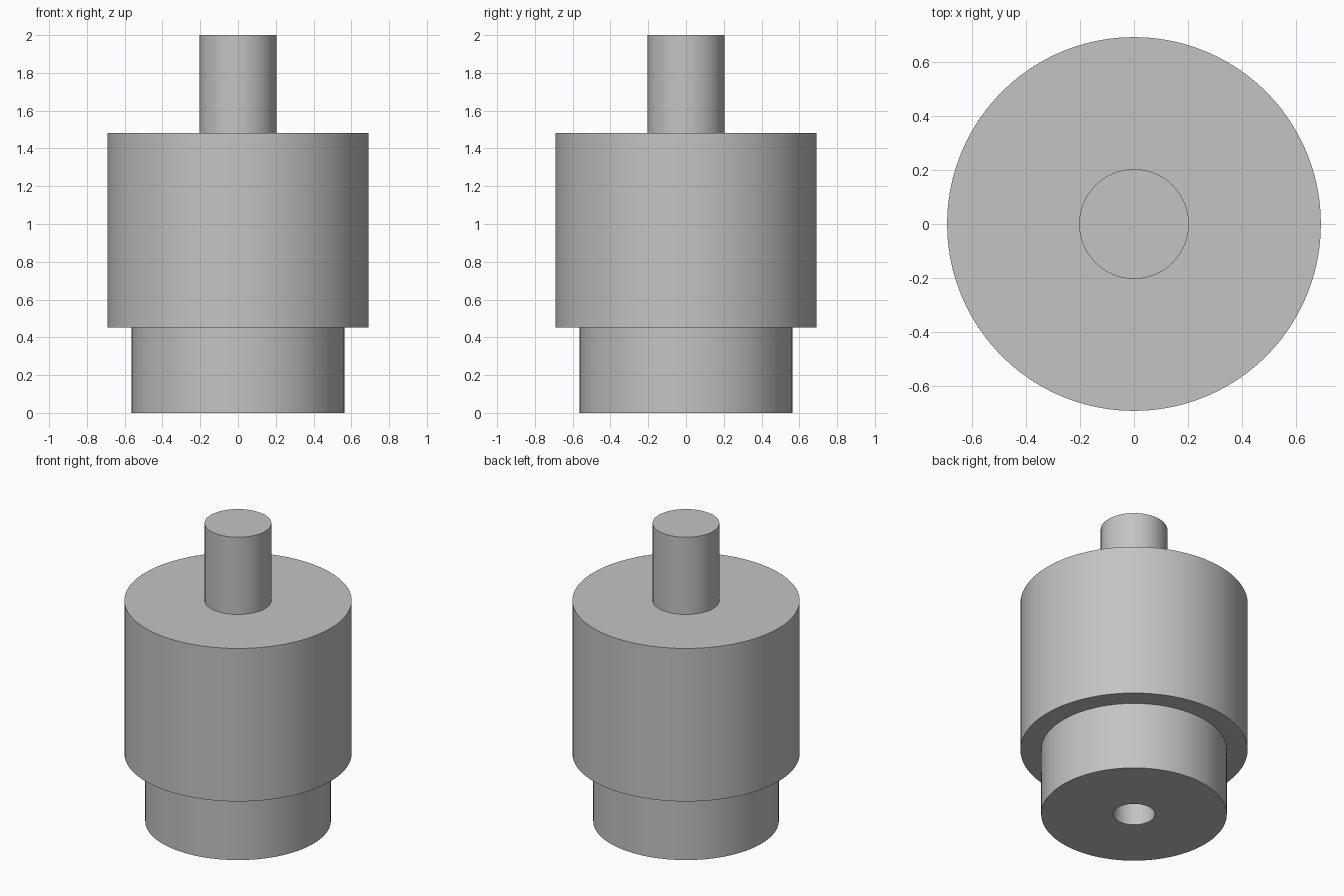
import bpy
import bmesh
import math

if "Cube" in bpy.data.objects:
    bpy.data.objects.remove(bpy.data.objects["Cube"])

SEGMENTS = 96

# Half-section as (radius, height), from the blind bore to the shaft tip
BORE_R, BASE_R, BODY_R, SHAFT_R = 0.127, 0.565, 0.692, 0.203
BORE_TOP, BASE_TOP, BODY_TOP, TIP = 0.45, 0.453, 1.481, 2.0
profile = [
    (BORE_R, BORE_TOP), (BORE_R, 0.0),          # bore
    (BASE_R, 0.0), (BASE_R, BASE_TOP),          # base collar
    (BODY_R, BASE_TOP), (BODY_R, BODY_TOP),     # main body
    (SHAFT_R, BODY_TOP), (SHAFT_R, TIP),        # shaft
]


def revolve(name, points, material):
    """Turn a half-section about z and close both ends with flat caps."""
    bm = bmesh.new()
    rings = []
    for r, z in points:
        rings.append([bm.verts.new((r * math.cos(a), r * math.sin(a), z))
                      for a in (2 * math.pi * i / SEGMENTS for i in range(SEGMENTS))])
    for low, high in zip(rings, rings[1:]):
        for i in range(SEGMENTS):
            j = (i + 1) % SEGMENTS
            bm.faces.new((low[i], low[j], high[j], high[i]))
    bm.faces.new(rings[0])
    bm.faces.new(rings[-1])
    bmesh.ops.recalc_face_normals(bm, faces=bm.faces)
    mesh = bpy.data.meshes.new(name)
    bm.to_mesh(mesh)
    bm.free()
    mesh.materials.append(material)
    obj = bpy.data.objects.new(name, mesh)
    bpy.context.collection.objects.link(obj)
    return obj


grey = bpy.data.materials.new("plain grey")
grey.diffuse_color = (0.55, 0.55, 0.55, 1.0)
grey.use_nodes = True
grey.node_tree.nodes["Principled BSDF"].inputs["Base Color"].default_value = grey.diffuse_color

# Stepped turned part: collar, body and shaft in one solid
part = revolve("stepped_shaft_body", profile, grey)
bpy.context.view_layer.objects.active = part
part.select_set(True)
bpy.ops.object.shade_smooth_by_angle(angle=math.radians(30))
